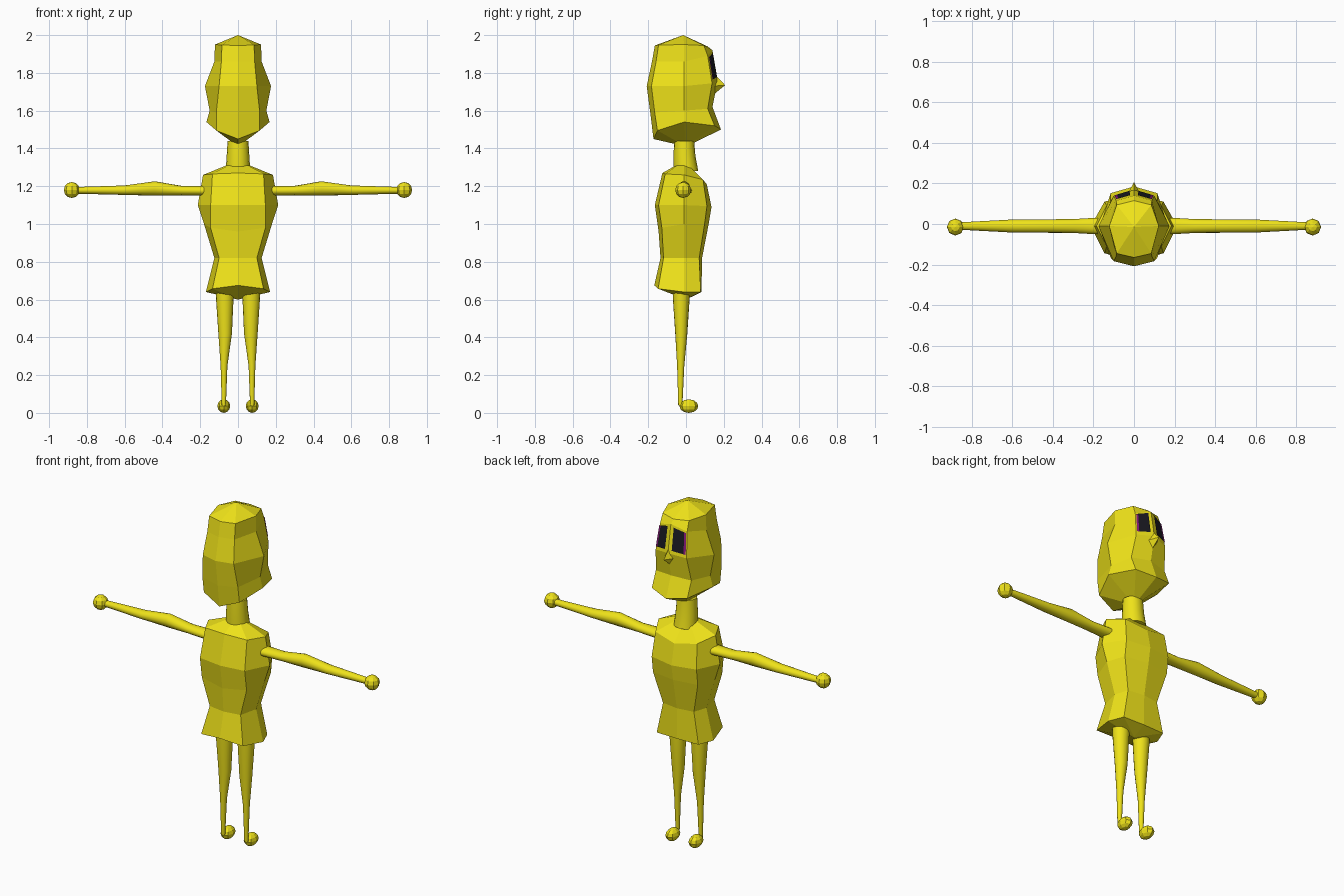
import bpy, bmesh
from math import sin, cos, pi
from mathutils import Vector

if "Cube" in bpy.data.objects:
    bpy.data.objects.remove(bpy.data.objects["Cube"])


def material(name, color):
    m = bpy.data.materials.new(name)
    m.diffuse_color = color
    m.use_nodes = True
    m.node_tree.nodes["Principled BSDF"].inputs["Base Color"].default_value = m.diffuse_color
    return m


YELLOW = material("yellow", (0.87, 0.77, 0.01, 1))
BLACK = material("black", (0.01, 0.01, 0.015, 1))
PURPLE = material("purple", (0.25, 0.01, 0.2, 1))


def make(name, verts, faces, mat=YELLOW, smooth=False):
    me = bpy.data.meshes.new(name)
    me.from_pydata([tuple(v) for v in verts], [], faces)
    bm = bmesh.new()
    bm.from_mesh(me)
    if len(faces) > 1:
        bmesh.ops.recalc_face_normals(bm, faces=bm.faces)
    for f in bm.faces:
        f.smooth = smooth and len(f.verts) == 4
    bm.to_mesh(me)
    bm.free()
    me.materials.append(mat)
    ob = bpy.data.objects.new(name, me)
    bpy.context.collection.objects.link(ob)
    return ob


def loft(name, rings, start=None, end=None, smooth=False):
    """Skin equal-sized rings; close each end with an apex or a flat cap."""
    n = len(rings[0])
    verts = [p for r in rings for p in r]
    faces = [(k * n + i, k * n + (i + 1) % n, (k + 1) * n + (i + 1) % n, (k + 1) * n + i)
             for k in range(len(rings) - 1) for i in range(n)]
    for apex, base in ((start, 0), (end, (len(rings) - 1) * n)):
        if apex:
            verts.append(apex)
            faces += [(base + i, base + (i + 1) % n, len(verts) - 1) for i in range(n)]
        else:
            faces.append(tuple(range(base, base + n)))
    return make(name, verts, faces, smooth=smooth)


def octagon(zs, zf, zb, hw, yf, yb, dx, dy=0.82):
    """Eight points: side, diagonal, face side (+y), diagonal, side, ... back."""
    fz, bz = (zs + zf) / 2, (zs + zb) / 2
    return [(hw, -.01, zs), (dx, yf * dy, fz), (0, yf, zf), (-dx, yf * dy, fz),
            (-hw, -.01, zs), (-dx, yb * .88, bz), (0, yb, zb), (dx, yb * .88, bz)]


def blob(name, center, radii):
    """Low-poly ellipsoid."""
    bm = bmesh.new()
    bmesh.ops.create_uvsphere(bm, u_segments=8, v_segments=6, radius=1)
    verts = [[c + r * x for c, r, x in zip(center, radii, v.co)] for v in bm.verts]
    faces = [tuple(v.index for v in f.verts) for f in bm.faces]
    bm.free()
    return make(name, verts, faces)


# Head
head = [octagon(1.95, 1.94, 1.945, .122, .115, -.165, .085),
        octagon(1.86, 1.92, 1.86, .125, .14, -.18, .088),
        octagon(1.73, 1.76, 1.73, .175, .168, -.208, .10),
        octagon(1.60, 1.62, 1.58, .15, .14, -.188, .115),
        octagon(1.54, 1.50, 1.45, .167, .185, -.172, .115)]
loft("head", head, (0, -.015, 2.0), (0, 0, 1.41))

# Nose
make("nose", [(0, .155, 1.79), (.035, .14, 1.73), (0, .14, 1.68), (-.035, .14, 1.73), (0, .207, 1.735)],
     [(0, 1, 4), (1, 2, 4), (2, 3, 4), (3, 0, 4), (3, 2, 1, 0)])


# Eyes: panels laid on the upper face quads, with a purple outer strip
def panel(name, s, u0, u1, v0, v1, mat):
    top = [Vector(head[1][2]), Vector(head[1][1])]
    low = [Vector(head[2][2]), Vector(head[2][1])]
    pts = []
    for u, v in ((u0, v0), (u0, v1), (u1, v1), (u1, v0)):
        p = low[0].lerp(low[1], u).lerp(top[0].lerp(top[1], u), v) + Vector((.002, .005, .002))
        pts.append((p.x * s, p.y, p.z))
    make(name, pts, [(0, 1, 2, 3) if s < 0 else (3, 2, 1, 0)], mat)


# Neck
def tube(name, axis, stations, n=16):
    """Round limb; station = (position, centre a, centre b, radius a, radius b)."""
    rings = []
    for t, ca, cb, ra, rb in stations:
        ring = []
        for i in range(n):
            a = ca + ra * cos(2 * pi * i / n)
            b = cb + rb * sin(2 * pi * i / n)
            ring.append((t, a, b) if axis == "x" else (a, b, t))
        rings.append(ring)
    return loft(name, rings, smooth=True)


tube("neck", "z", [(1.28, 0, .0, .065, .065), (1.36, 0, -.008, .06, .058), (1.44, 0, -.01, .055, .053)])

# Torso with flared hem
torso = [octagon(1.26, 1.21, 1.27, .185, .11, -.125, .135),
         octagon(1.10, 1.09, 1.10, .213, .135, -.165, .145),
         octagon(1.00, 1.00, .96, .18, .12, -.145, .145),
         octagon(.82, .82, .82, .125, .085, -.135, .10),
         octagon(.64, .64, .675, .17, .082, -.168, .135, .95)]
loft("torso", torso, (0, -.01, 1.335), (0, .0, .60))

for s, side in ((-1, "left"), (1, "right")):
    panel("eye_" + side, s, .2, .84, .12, .93, BLACK)
    panel("eye_edge_" + side, s, .84, .96, .12, .93, PURPLE)
    # Arm and hand
    tube("arm_" + side, "x", [(.12 * s, -.01, 1.175, .042, .03), (.20 * s, -.01, 1.176, .04, .026),
                              (.30 * s, -.01, 1.177, .034, .025), (.44 * s, -.01, 1.188, .033, .038),
                              (.60 * s, -.01, 1.179, .032, .025), (.88 * s, -.01, 1.178, .017, .017)])
    blob("hand_" + side, (.88 * s, -.015, 1.18), (.042, .042, .042))
    # Leg and foot
    tube("leg_" + side, "z", [(.67, .07 * s, -.025, .048, .046), (.60, .07 * s, -.025, .046, .044),
                              (.42, .068 * s, -.025, .036, .032), (.25, .074 * s, -.028, .018, .019),
                              (.04, .075 * s, -.03, .011, .011)])
    blob("foot_" + side, (.075 * s, .015, .036), (.034, .05, .036))
